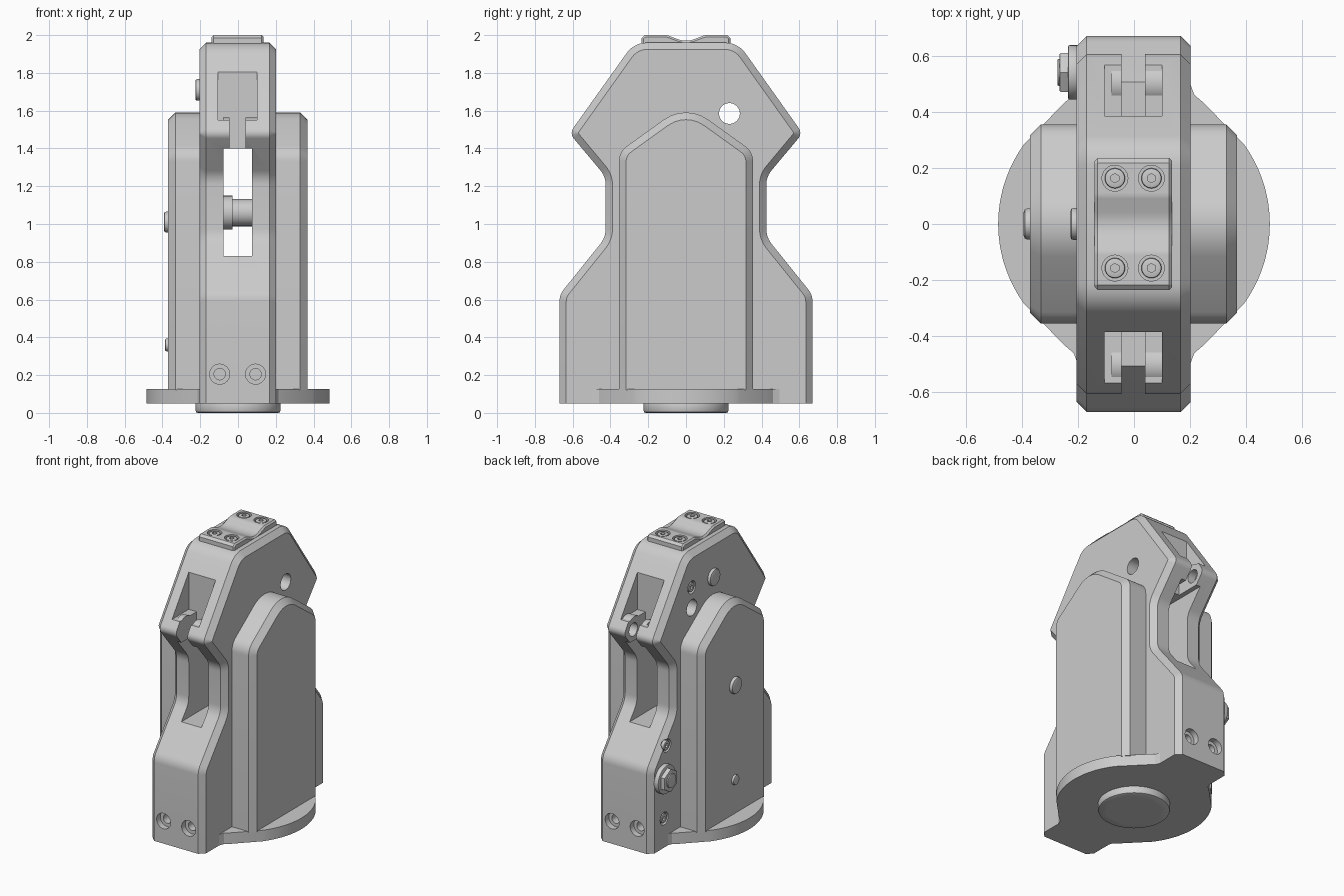
import bpy, bmesh, math
from mathutils import Vector

if "Cube" in bpy.data.objects:
    bpy.data.objects.remove(bpy.data.objects["Cube"])

AX = {'x': Vector((1, 0, 0)), 'y': Vector((0, 1, 0)), 'z': Vector((0, 0, 1))}


def finish(name, bm):
    bmesh.ops.recalc_face_normals(bm, faces=bm.faces)
    me = bpy.data.meshes.new(name)
    bm.to_mesh(me)
    bm.free()
    ob = bpy.data.objects.new(name, me)
    bpy.context.collection.objects.link(ob)
    return ob


def smooth(ob):
    bpy.ops.object.select_all(action='DESELECT')
    bpy.context.view_layer.objects.active = ob
    ob.select_set(True)
    bpy.ops.object.shade_smooth_by_angle(angle=math.radians(25))


def rounded(pts, n=6):
    """Round each (a, b, radius) corner of a closed outline with an arc."""
    out = []
    for i, (a, b, r) in enumerate(pts):
        p = Vector((a, b))
        if r == 0:
            out.append(p)
            continue
        u = (Vector(pts[i - 1][:2]) - p).normalized()
        v = (Vector(pts[(i + 1) % len(pts)][:2]) - p).normalized()
        half = u.angle(v) / 2
        c = p + (u + v).normalized() * (r / math.sin(half))
        s = p + u * (r / math.tan(half)) - c
        e = p + v * (r / math.tan(half)) - c
        w = s.angle(e)
        for k in range(n + 1):
            t = k / n
            out.append(c + (s * math.sin((1 - t) * w) + e * math.sin(t * w)) / math.sin(w))
    return out


def prism(name, half, lo, hi, chamfer, floor):
    """Mirrored y-z outline extruded along x, ends chamfered, trimmed flat at floor."""
    pts = rounded(half + [(-y, z, r) for y, z, r in reversed(half) if y != 0])
    bm = bmesh.new()
    f = bm.faces.new([bm.verts.new((lo, p.x, p.y)) for p in pts])
    ext = bmesh.ops.extrude_face_region(bm, geom=[f])['geom']
    for v in ext:
        if isinstance(v, bmesh.types.BMVert):
            v.co.x = hi
    if not any(g.is_valid and len(g.verts) == len(pts) and abs(g.verts[0].co.x - lo) < 1e-6
               for g in bm.faces):
        bm.faces.new([v for v in bm.verts if abs(v.co.x - lo) < 1e-6])
    bmesh.ops.recalc_face_normals(bm, faces=bm.faces)
    rim = [e for e in bm.edges if abs(e.verts[0].co.x - e.verts[1].co.x) < 1e-6]
    bmesh.ops.bevel(bm, geom=rim, offset=chamfer, offset_type='OFFSET', segments=1,
                    profile=0.5, affect='EDGES', clamp_overlap=False)
    bmesh.ops.bisect_plane(bm, geom=bm.verts[:] + bm.edges[:] + bm.faces[:],
                           plane_co=(0, 0, floor), plane_no=(0, 0, 1), clear_inner=True)
    bmesh.ops.holes_fill(bm, edges=[e for e in bm.edges if e.is_boundary])
    return finish(name, bm)


def cyl(name, mid, axis, r, length, seg=32, bevel=0):
    bm = bmesh.new()
    bmesh.ops.create_cone(bm, cap_ends=True, segments=seg, radius1=r, radius2=r, depth=length)
    if bevel:
        rim = [e for e in bm.edges if abs(e.verts[0].co.z - e.verts[1].co.z) < 1e-6]
        bmesh.ops.bevel(bm, geom=rim, offset=bevel, segments=2, profile=0.5, affect='EDGES')
    m = AX[axis].to_track_quat('Z', 'Y').to_matrix().to_4x4()
    m.translation = mid
    bm.transform(m)
    return finish(name, bm)


def box(name, lo, hi):
    bm = bmesh.new()
    bmesh.ops.create_cube(bm, size=1)
    for v in bm.verts:
        v.co = [lo[i] if v.co[i] < 0 else hi[i] for i in range(3)]
    return finish(name, bm)


def cut(ob, tool):
    m = ob.modifiers.new('cut', 'BOOLEAN')
    m.operation, m.solver, m.object = 'DIFFERENCE', 'EXACT', tool
    bpy.context.view_layer.objects.active = ob
    bpy.ops.object.modifier_apply(modifier=m.name)
    bpy.data.objects.remove(tool)


def screw(name, mid, axis, r, length, bevel=0.006, sides=32):
    """Screw head with a hexagonal socket in the outer end (+z or -x)."""
    ob = cyl(name, mid, axis, r, length, sides, bevel)
    sign = -1 if axis == 'x' else 1
    cut(ob, cyl('socket', Vector(mid) + AX[axis] * sign * length / 2, axis, r * 0.45, 0.03, 6))
    smooth(ob)


# main housing
body = prism('housing', [(0.67, -0.15, 0), (0.67, 0.625, 0.1), (0.425, 0.93, 0.13),
                         (0.425, 1.25, 0.12), (0.617, 1.48, 0.045), (0.275, 1.96, 0.13)],
             -0.205, 0.202, 0.036, 0.05)
cut(body, box('slot', (-0.077, -0.9, 0.83), (0.075, 0.9, 1.4)))
for s in (-1, 1):
    ys = sorted((s * 0.385, s * 0.9))
    cut(body, box('pocket', (-0.105, ys[0], 1.55), (0.1, ys[1], 1.95)))
    cut(body, box('gap', (-0.045, ys[0], 1.3), (0.04, ys[1], 1.65)))
    cut(body, cyl('pin_bore', (0, s * 0.515, 1.478), 'x', 0.045, 0.2))
    cut(body, cyl('cross_hole', (0, s * 0.23, 1.585), 'x', 0.055, 1, 40))
    for x in (-0.097, 0.093):
        cut(body, cyl('counterbore', (x, s * 0.67, 0.205), 'y', 0.053, 0.08))
        cut(body, cyl('foot_bore', (x, s * 0.6, 0.205), 'y', 0.03, 0.2))
left_screws = [(0.23, 1.725), (-0.23, 1.725), (0.5, 0.74), (0.53, 0.25)]
for y, z in left_screws:
    cut(body, cyl('recess', (-0.205, y, z), 'x', 0.043, 0.05))
smooth(body)

# guide bosses inside the shoulder pockets
for s, side in ((-1, 'front'), (1, 'back')):
    for lo, hi in ((-0.08, -0.045), (0.04, 0.1)):
        b = cyl(side + '_guide_boss', ((lo + hi) / 2, s * 0.502, 1.483), 'x', 0.08, hi - lo)
        cut(b, cyl('bore', (0, s * 0.515, 1.478), 'x', 0.045, 0.5))
        smooth(b)

# side covers
arch = [(0.355, 0, 0), (0.355, 1.382, 0.1), (0, 1.637, 0.2)]
for name, lo, hi in (('right_cover', 0.15, 0.367), ('left_cover', -0.37, -0.15)):
    smooth(prism(name, arch, lo, hi, 0.038, 0.12))

# base plate with flared fairings and mounting holes
quad = [(0.484 * math.cos(a), 0.484 * math.sin(a))
        for a in [math.radians(i * 4) for i in range(10)]]
quad += [(0.25, 0.43), (0.215, 0.46), (0.2, 0.5)]
outline = quad + [(-x, y) for x, y in reversed(quad)]
outline += [(x, -y) for x, y in reversed(outline) if y > 1e-6]
bm = bmesh.new()
f = bm.faces.new([bm.verts.new((x, y, 0.05)) for x, y in outline])
r = bmesh.ops.extrude_face_region(bm, geom=[f], use_keep_orig=True)
bmesh.ops.translate(bm, vec=(0, 0, 0.076),
                    verts=[v for v in r['geom'] if isinstance(v, bmesh.types.BMVert)])
plate = finish('base_plate', bm)
for x, y in [(a * 0.252, b * 0.252) for a in (-1, 1) for b in (-1, 1)] + [(-0.37, 0)]:
    cut(plate, cyl('mount_hole', (x, y, 0.05), 'z', 0.038, 0.12, 24))
smooth(plate)

# locating ring under the base
ring = cyl('locating_ring', (0, 0, 0.03), 'z', 0.225, 0.06, 64, 0.012)
cut(ring, cyl('bore', (0, 0, 0), 'z', 0.17, 0.09, 64))
smooth(ring)

# top clamp pad with its four screws
pad = prism('top_pad', [(0.235, 1.9, 0), (0.235, 1.985, 0), (0.218, 2.0, 0),
                        (0.1, 2.0, 0.06), (0, 1.962, 0.12)], -0.14, 0.135, 0.01, 1.945)
spots = [(x, y) for x in (-0.068, 0.062) for y in (-0.157, 0.163)]
for x, y in spots:
    cut(pad, cyl('recess', (x, y, 2.0), 'z', 0.046, 0.05))
smooth(pad)
for x, y in spots:
    screw('pad_screw', (x, y, 1.98), 'z', 0.036, 0.036)

# shaft across the central slot
smooth(cyl('cross_shaft', (0, 0, 1.06), 'x', 0.072, 0.3))
smooth(cyl('shaft_collar', (-0.06, 0, 1.06), 'x', 0.09, 0.06))

# fasteners on the left side
for y, z in left_screws:
    screw('side_screw', (-0.192, y, z), 'x', 0.032, 0.024, 0.004)
smooth(cyl('upper_plug', (-0.205, 0, 1.71), 'x', 0.057, 0.042, 32, 0.01))
smooth(cyl('cover_button', (-0.37, 0, 1.01), 'x', 0.056, 0.046, 32, 0.014))
smooth(cyl('cover_button_small', (-0.37, 0, 0.36), 'x', 0.034, 0.034, 32, 0.01))
smooth(cyl('washer', (-0.215, 0.54, 0.53), 'x', 0.097, 0.04, 40, 0.006))
screw('hex_nut', (-0.24, 0.54, 0.53), 'x', 0.08, 0.05, 0.005, 6)
smooth(cyl('nut_stud', (-0.25, 0.54, 0.53), 'x', 0.048, 0.046, 32, 0.005))
